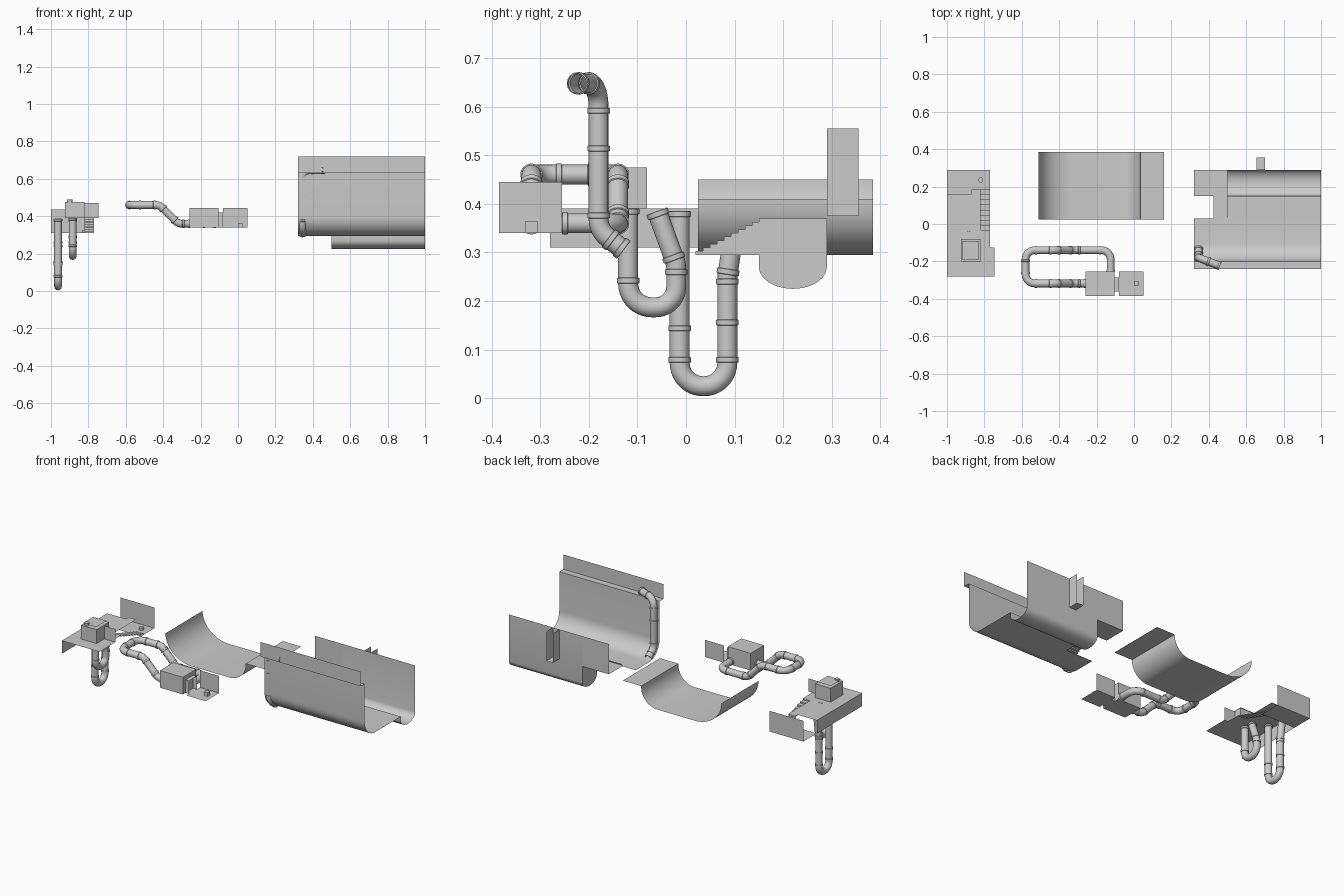
import bpy, bmesh
from math import sin, cos, pi, tan
from mathutils import Vector as V

if "Cube" in bpy.data.objects:
    bpy.data.objects.remove(bpy.data.objects["Cube"])


def make(name, verts, faces, smooth=False):
    me = bpy.data.meshes.new(name)
    me.from_pydata([tuple(v) for v in verts], [], faces)
    ob = bpy.data.objects.new(name, me)
    bpy.context.collection.objects.link(ob)
    if smooth:
        shade(ob)
    return ob


def shade(ob):
    bpy.ops.object.select_all(action='DESELECT')
    ob.select_set(True)
    bpy.context.view_layer.objects.active = ob
    bpy.ops.object.shade_smooth_by_angle(angle=0.6)


def sheet(name, prof, axis, a, b, smooth=False):
    """Extrude an open profile along x (profile = y,z) or y (profile = x,z)."""
    put = (lambda p, t: (t, p[0], p[1])) if axis == 'x' else (lambda p, t: (p[0], t, p[1]))
    n = len(prof)
    vs = [put(p, a) for p in prof] + [put(p, b) for p in prof]
    return make(name, vs, [(i, i + 1, n + i + 1, n + i) for i in range(n - 1)], smooth)


def floor(name, x0, x1, y0, y1, z):
    return make(name, [(x0, y0, z), (x1, y0, z), (x1, y1, z), (x0, y1, z)], [(0, 1, 2, 3)])


def box(name, x0, x1, y0, y1, z0, z1):
    vs = [(x, y, z) for z in (z0, z1) for x, y in ((x0, y0), (x1, y0), (x1, y1), (x0, y1))]
    return make(name, vs, [(3, 2, 1, 0), (4, 5, 6, 7)] +
                [(i, (i + 1) % 4, (i + 1) % 4 + 4, i + 4) for i in range(4)])


def disc(name, x, y, z, r, h):
    bm = bmesh.new()
    bmesh.ops.create_cone(bm, cap_ends=True, segments=12, radius1=r, radius2=r, depth=h)
    ob = make(name, [], [])
    bm.to_mesh(ob.data)
    bm.free()
    ob.location = (x, y, z + h / 2)


def arc(cx, cy, rx, ry, a0, a1, n=10):
    return [(cx + rx * cos(a0 + (a1 - a0) * i / n), cy + ry * sin(a0 + (a1 - a0) * i / n))
            for i in range(n + 1)]


def steps(y0, z0, y1, z1, n):
    pts = [(y0, z0)]
    for i in range(n):
        y = y0 + (y1 - y0) * i / n
        z = z0 + (z1 - z0) * (i + 1) / n
        pts += [(y, z), (y0 + (y1 - y0) * (i + 1) / n, z)]
    return pts


def pipe(name, pts, bend, r=0.0205):
    """Open tube with rounded corners and a raised collar at each joint."""
    pts = [V(p) for p in pts]
    out = []

    def collar(p, d):
        for k, s in ((0, 1), (.001, 1.13), (.011, 1.13), (.012, 1)):
            out.append((p + d * k, s))
    collar(pts[0], (pts[1] - pts[0]).normalized())
    for i in range(1, len(pts) - 1):
        p = pts[i]
        l0, l1 = (p - pts[i - 1]).length, (pts[i + 1] - p).length
        d0, d1 = (p - pts[i - 1]).normalized(), (pts[i + 1] - p).normalized()
        ang = d0.angle(d1)
        if ang < 0.02:
            collar(p, d0)
            continue
        t = min(bend * tan(ang / 2), min(l0, l1) * 0.5 - 0.001)
        rad = t / tan(ang / 2)
        a, b = p - d0 * t, p + d1 * t
        c = p + (d1 - d0).normalized() * (rad / cos(ang / 2))
        if l0 > 2 * t + .015:
            collar(a - d0 * .0125, d0)
        u, w = a - c, d0 * rad
        n = max(3, int(ang * 7))
        for k in range(n + 1):
            q = ang * k / n
            out.append((c + u * cos(q) + w * sin(q), 1))
        if l1 > 2 * t + .015:
            collar(b + d1 * .0005, d1)
    d = (pts[-1] - pts[-2]).normalized()
    collar(pts[-1] - d * .012, d)
    cu = bpy.data.curves.new(name, 'CURVE')
    cu.dimensions = '3D'
    cu.bevel_depth, cu.bevel_resolution = r, 6
    sp = cu.splines.new('POLY')
    sp.points.add(len(out) - 1)
    for q, (p, s) in zip(sp.points, out):
        q.co, q.radius = (*p, 1), s
    ob = bpy.data.objects.new(name, cu)
    bpy.context.collection.objects.link(ob)
    bpy.ops.object.select_all(action='DESELECT')
    ob.select_set(True)
    bpy.context.view_layer.objects.active = ob
    bpy.ops.object.convert(target='MESH')
    shade(bpy.context.object)


# Large channel on the right: ledge, front wall, rounded floor
hall = [(-.24, .72), (-.24, .63), (-.2, .63)] + arc(-.1, .395, .1, .1, pi, 1.5 * pi)
sheet("hall_front_and_floor", hall + [(.03, .295)], 'x', .32, 1, True)
gutter = [(.03, .295), (.15, .295)] + arc(.22, .27, .07, .045, pi, 2 * pi, 12) + [(.29, .555)]
sheet("hall_gutter_and_back", gutter, 'x', .5, 1, True)
sheet("hall_landing", [(.15, .37), (.29, .37), (.29, .555)], 'x', .32, .5)

# Stairs up to the landing, with the filled wall beside them
st = steps(.02, .295, .165, .37, 10)
sheet("hall_stairs", st, 'x', .425, .5)
side = st + [(.29, .37)] + gutter[-2:0:-1]
make("hall_stair_side", [(.5, y, z) for y, z in side], [tuple(range(len(side)))])

# Open alcove on the back wall
for nm, x in (("left", .655), ("right", .70)):
    make("alcove_" + nm, [(x, .29, .375), (x, .355, .375), (x, .355, .555), (x, .29, .555)], [(0, 1, 2, 3)])
floor("alcove_floor", .655, .70, .29, .355, .375)

# Drain pipe inside the channel
pipe("hall_pipe", [(.46, -.224, .648), (.345, -.18, .648), (.345, -.18, .52), (.345, -.18, .345),
                   (.345, -.128, .305)], .05)

# Wide curved sheet in the middle
bowl = (arc(-.33, .45, .18, .155, pi, 1.5 * pi, 14) + arc(-.075, .405, .11, .11, 1.5 * pi, 2 * pi)
        + [(.035, .41), (.16, .41)])
sheet("curved_basin", bowl, 'y', .025, .385, True)

# Small room, passage and open side room
box("small_room", -.26, -.105, -.385, -.255, .34, .445)
floor("room_hatch", -.24, -.21, -.335, -.305, .446)
sheet("passage", [(-.36, .34), (-.36, .42), (-.285, .42), (-.285, .34), (-.36, .34)], 'x', -.105, -.08)
sheet("side_room", [(-.385, .34), (-.255, .34), (-.255, .445)], 'x', -.08, .05)
box("pedestal", 0, .025, -.33, -.306, .34, .365)

# Looping pipe leaving and re-entering the small room
pipe("loop_pipe", [(-.255, -.318, .36), (-.32, -.318, .36), (-.42, -.318, .46), (-.58, -.318, .46),
                   (-.58, -.14, .46), (-.42, -.14, .46), (-.32, -.14, .36), (-.125, -.14, .36),
                   (-.125, -.255, .36)], .05)

# Raised platform on the left, with its outer wall
deck = ((-1, -.28), (-.745, -.28), (-.745, -.125), (-.77, -.125), (-.77, -.06), (-.82, -.06),
        (-.82, .185), (-.87, .185), (-.87, .16), (-1, .16))
make("platform", [(x, y, .39) for x, y in deck], [tuple(range(len(deck)))])
make("platform_side", [(-1, -.28, .31), (-1, .16, .31), (-1, .16, .39), (-1, -.28, .39)], [(0, 1, 2, 3)])
make("platform_screen", [(-.82, -.125, .39), (-.745, -.125, .39), (-.745, -.125, .47), (-.82, -.125, .47)],
     [(0, 1, 2, 3)])
box("platform_hut", -.925, -.82, -.2, -.08, .39, .475)
floor("hut_roof", -.92, -.83, -.19, -.09, .485)
disc("hut_knob", -.9, -.18, .475, .014, .015)

# Stairs down to the lower landing and its back wall
sheet("platform_stairs", steps(.185, .31, -.06, .39, 9), 'x', -.82, -.77)
sheet("lower_landing", [(.16, .31), (.29, .31), (.29, .437)], 'x', -1, -.77)
disc("landing_knob", -.82, .235, .31, .014, .015)

# Two hanging U-shaped pipes
pipe("deep_trap_pipe", [(-.962, -.013, .385), (-.962, -.013, .15), (-.962, -.013, .0245),
                        (-.962, .085, .0245), (-.962, .085, .15), (-.962, .085, .25),
                        (-.962, .105, .385)], .05)
pipe("short_trap_pipe", [(-.884, -.119, .39), (-.884, -.119, .187), (-.884, -.02, .187),
                         (-.884, -.02, .275), (-.884, -.06, .385)], .05)
